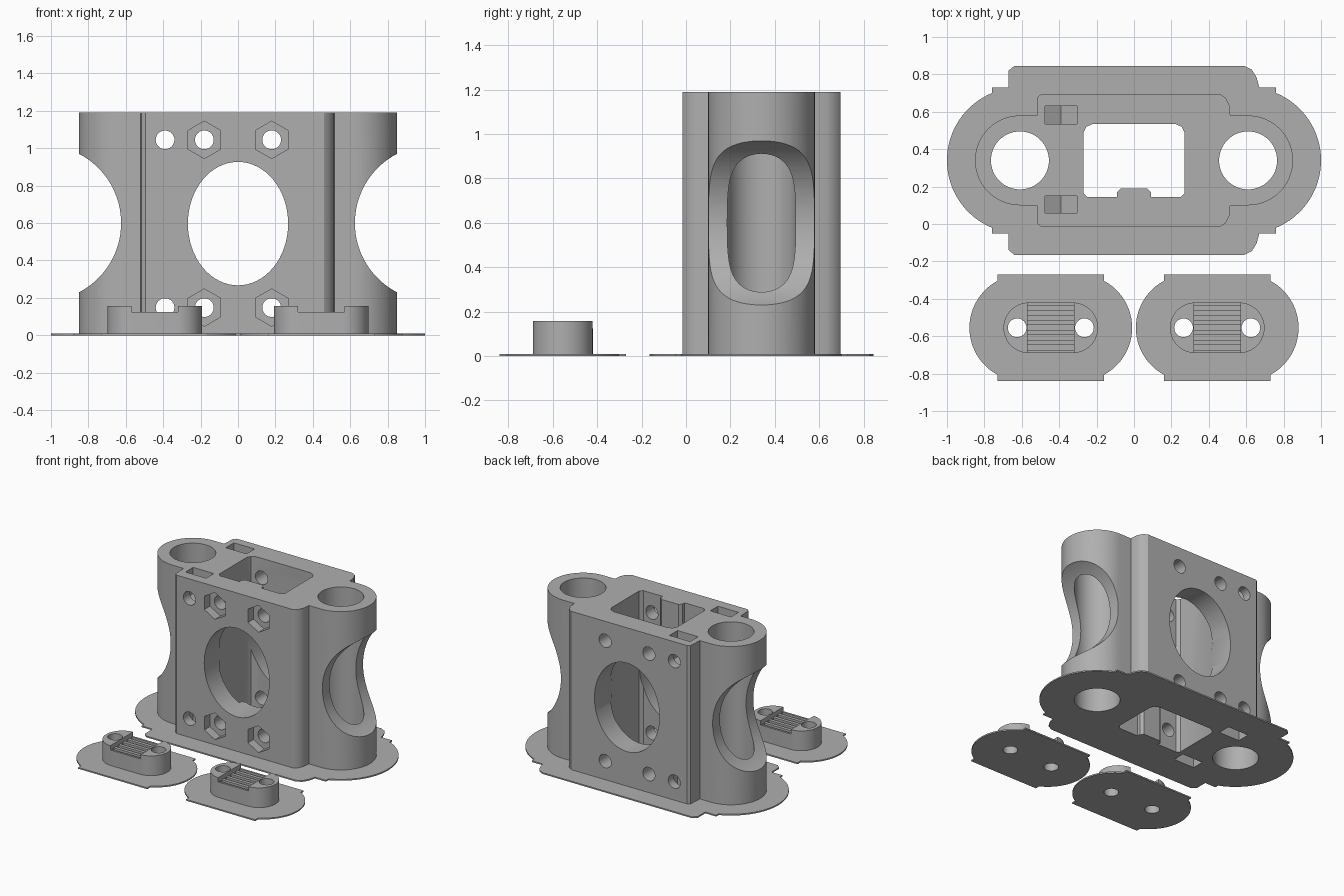
import bpy, bmesh, math

cube = bpy.data.objects.get("Cube")
if cube:
    bpy.data.objects.remove(cube)

grey = bpy.data.materials.new("plain grey")
grey.use_nodes = True
colour = (0.43, 0.43, 0.43, 1)
grey.diffuse_color = colour
grey.node_tree.nodes["Principled BSDF"].inputs["Base Color"].default_value = colour

CY, MID, TOP = 0.34, 0.595, 1.19      # body centre in y, mid height, top


def arc(cx, cy, rx, ry, a0=0, a1=360, n=64):
    """Points of an elliptical arc; a full turn leaves out the repeated end."""
    steps = n if abs(a1 - a0) == 360 else n + 1
    angles = [math.radians(a0 + (a1 - a0) * i / n) for i in range(steps)]
    return [(cx + rx * math.cos(a), cy + ry * math.sin(a)) for a in angles]


def rect(x0, x1, y0, y1):
    return [(x0, y0), (x1, y0), (x1, y1), (x0, y1)]


def prism(name, points, lo, hi, axis="z"):
    """Extrude an outline along z, or an x-z outline along y."""
    bm = bmesh.new()
    put = (lambda a, b, h: (a, b, h)) if axis == "z" else (lambda a, b, h: (a, h, b))
    rings = [[bm.verts.new(put(a, b, h)) for a, b in points] for h in (lo, hi)]
    for ring in rings:
        bm.faces.new(ring)
    for i in range(len(points)):
        j = (i + 1) % len(points)
        bm.faces.new((rings[0][i], rings[0][j], rings[1][j], rings[1][i]))
    bmesh.ops.recalc_face_normals(bm, faces=bm.faces)
    mesh = bpy.data.meshes.new(name)
    bm.to_mesh(mesh)
    bm.free()
    mesh.materials.append(grey)
    obj = bpy.data.objects.new(name, mesh)
    bpy.context.collection.objects.link(obj)
    return obj


def finish(obj, cutters):
    """Cut the part with every cutter, then shade it."""
    bpy.ops.object.select_all(action="DESELECT")
    obj.select_set(True)
    bpy.context.view_layer.objects.active = obj
    for cutter in cutters:
        mod = obj.modifiers.new("cut", "BOOLEAN")
        mod.operation, mod.solver, mod.object = "DIFFERENCE", "EXACT", cutter
        bpy.ops.object.modifier_apply(modifier=mod.name)
    bpy.ops.object.shade_smooth_by_angle(angle=math.radians(30))


def flip_y(points):
    return [(x, 2 * CY - y) for x, y in reversed(points)]


# Body outline: rounded ends around a wider block
upper = [(0.515, 0.58), (0.51, 0.635), (0.49, 0.675), (0.46, 0.695),
         (-0.495, 0.695), (-0.515, 0.68), (-0.52, 0.58)]
outline = (arc(0.61, CY, 0.24, 0.24, -90, 90, 32) + upper
           + arc(-0.61, CY, 0.24, 0.24, 90, 270, 32) + flip_y(upper))
body = prism("carriage_body", outline, 0.004, TOP)

# Brim outline: the same shape, spread outwards with stepped corners
upper = [(0.76, 0.73), (0.67, 0.73), (0.655, 0.785), (0.63, 0.825), (0.59, 0.845),
         (-0.64, 0.845), (-0.67, 0.82), (-0.67, 0.73), (-0.76, 0.73)]
outline = (arc(0.61, CY, 0.39, 0.39, -67.4, 67.4, 32) + upper
           + arc(-0.61, CY, 0.39, 0.39, 112.6, 247.4, 32) + flip_y(upper))
brim = prism("body_brim", outline, 0, 0.01)

# Vertical rod bores and central shaft with a rib
vertical = [prism("bore_cutter", arc(s * 0.61, CY, 0.155, 0.155), -0.1, 1.4) for s in (-1, 1)]
half = [(0.09, 0.145), (0.25, 0.145), (0.27, 0.165), (0.27, 0.49), (0.255, 0.52), (0.22, 0.535)]
half = [(0.07, 0.19), (0.09, 0.17)] + half
vertical.append(prism("shaft_cutter", half + [(-x, y) for x, y in reversed(half)], -0.1, 1.4))

# Nut slots with a pointed end, opening at the top and at the bottom
slot = [(-0.475, 1.3), (-0.475, 0.995), (-0.39, 0.947), (-0.305, 0.995), (-0.305, 1.3)]
for y0, y1 in ((0.06, 0.15), (0.535, 0.63)):
    vertical.append(prism("nut_slot_cutter", slot, y0, y1, "y"))
    low = [(x, 2 * MID - z) for x, z in slot]
    vertical.append(prism("nut_slot_cutter", low, y0, y1, "y"))

# Oval window, waisted ends, screw holes and hexagonal nut pockets
across = [prism("window_cutter", arc(0, 0.597, 0.268, 0.33), -0.3, 1, "y")]
for s in (-1, 1):
    across.append(prism("waist_cutter", arc(s * 1.042, 0.6, 0.417, 0.417, n=96), -0.3, 1, "y"))
for z in (0.148, 1.045):
    for x in (-0.39, -0.18, 0.18):
        across.append(prism("screw_cutter", arc(x, z, 0.05, 0.05, n=32), -0.3, 1, "y"))
    for x in (-0.18, 0.18):
        across.append(prism("nut_cutter", arc(x, z, 0.1, 0.1, 30, 390, 6), -0.3, 0.05, "y"))

finish(body, vertical + across)
finish(brim, vertical)
helpers = vertical + across

# Two belt clamps, each on its own brim
for side, cx in (("right", -0.445), ("left", 0.445)):
    cy = -0.555
    holes = [prism("clamp_hole_cutter", arc(cx + s * 0.18, cy, 0.05, 0.05, n=32), -0.1, 0.3)
             for s in (-1, 1)]
    channel = [prism("channel_cutter", rect(cx - 0.125, cx + 0.125, cy - 0.2, cy + 0.2), 0.125, 0.3)]
    for i in range(-2, 3):
        y = cy + i * 0.053
        channel.append(prism("groove_cutter",
                             rect(cx - 0.124, cx + 0.124, y - 0.014, y + 0.014), 0.105, 0.2))
    clamp = prism(side + "_belt_clamp",
                  arc(cx + 0.118, cy, 0.135, 0.135, -90, 90, 24)
                  + arc(cx - 0.118, cy, 0.135, 0.135, 90, 270, 24), 0.004, 0.157)
    finish(clamp, holes + channel)
    pad = prism(side + "_clamp_brim",
                arc(cx + 0.15, cy, 0.285, 0.285, -61.7, 61.7, 24)
                + [(cx + 0.285, cy + 0.285), (cx - 0.285, cy + 0.285)]
                + arc(cx - 0.15, cy, 0.285, 0.285, 118.3, 241.7, 24)
                + [(cx - 0.285, cy - 0.285), (cx + 0.285, cy - 0.285)], 0, 0.01)
    finish(pad, holes)
    helpers += holes + channel

for helper in helpers:
    bpy.data.objects.remove(helper)
